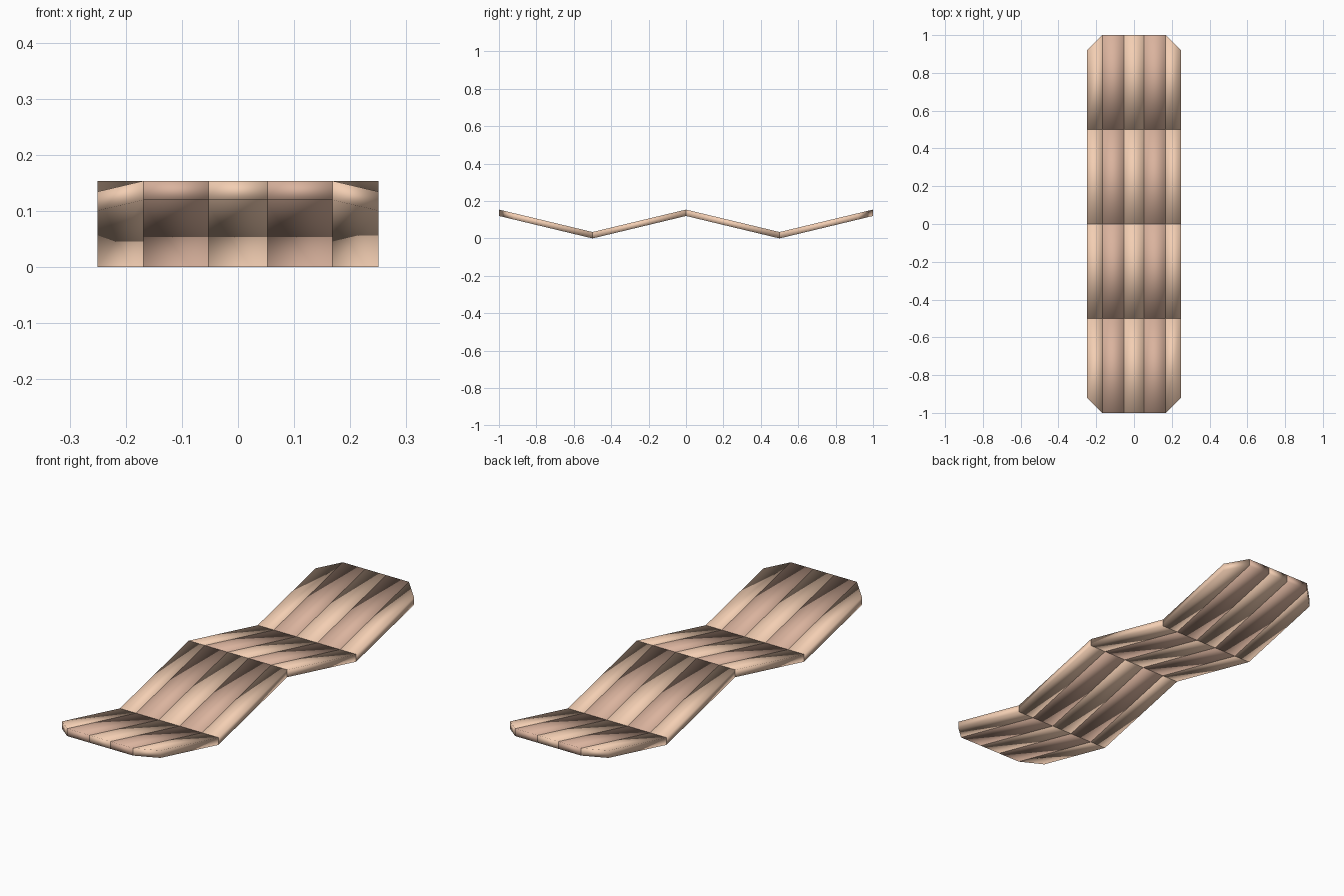
import bpy, bmesh

if "Cube" in bpy.data.objects:
    bpy.data.objects.remove(bpy.data.objects["Cube"])

XS = [-0.25, -0.168, -0.053, 0.053, 0.168, 0.25]
YS = [-1.0, -0.5, 0.0, 0.5, 1.0]
THICK, CUT = 0.034, 0.08


def height(y):
    # Zigzag underside: peaks at the ends and middle, valleys at +-0.5
    return 0.12 * abs(1 - 2 * (abs(y) % 1.0))


def material(name, color):
    m = bpy.data.materials.new(name)
    m.diffuse_color = color
    m.use_nodes = True
    m.node_tree.nodes["Principled BSDF"].inputs["Base Color"].default_value = m.diffuse_color
    return m


def plank(bm, i, j):
    # One closed board between two fold lines, with outer corners clipped
    pts = []
    for x, y in ((XS[i], YS[j]), (XS[i + 1], YS[j]), (XS[i + 1], YS[j + 1]), (XS[i], YS[j + 1])):
        if abs(x) == 0.25 and abs(y) == 1.0:
            y *= 1 - CUT
        pts.append((x, y))
    low = [bm.verts.new((x, y, height(y))) for x, y in pts]
    top = [bm.verts.new((x, y, height(y) + THICK)) for x, y in pts]
    bm.faces.new(low[::-1])
    bm.faces.new(top)
    for k in range(4):
        n = (k + 1) % 4
        bm.faces.new((low[k], low[n], top[n], top[k]))


def strips(name, columns, mat):
    bm = bmesh.new()
    for i in columns:
        for j in range(4):
            plank(bm, i, j)
    for f in bm.faces:
        f.smooth = True
    me = bpy.data.meshes.new(name)
    bm.to_mesh(me)
    bm.free()
    me.materials.append(mat)
    bpy.context.collection.objects.link(bpy.data.objects.new(name, me))


# Alternating light and dark wooden strips
strips("light_strips", (0, 2, 4), material("light_wood", (0.90, 0.62, 0.45, 1)))
strips("dark_strips", (1, 3), material("dark_wood", (0.70, 0.45, 0.34, 1)))
